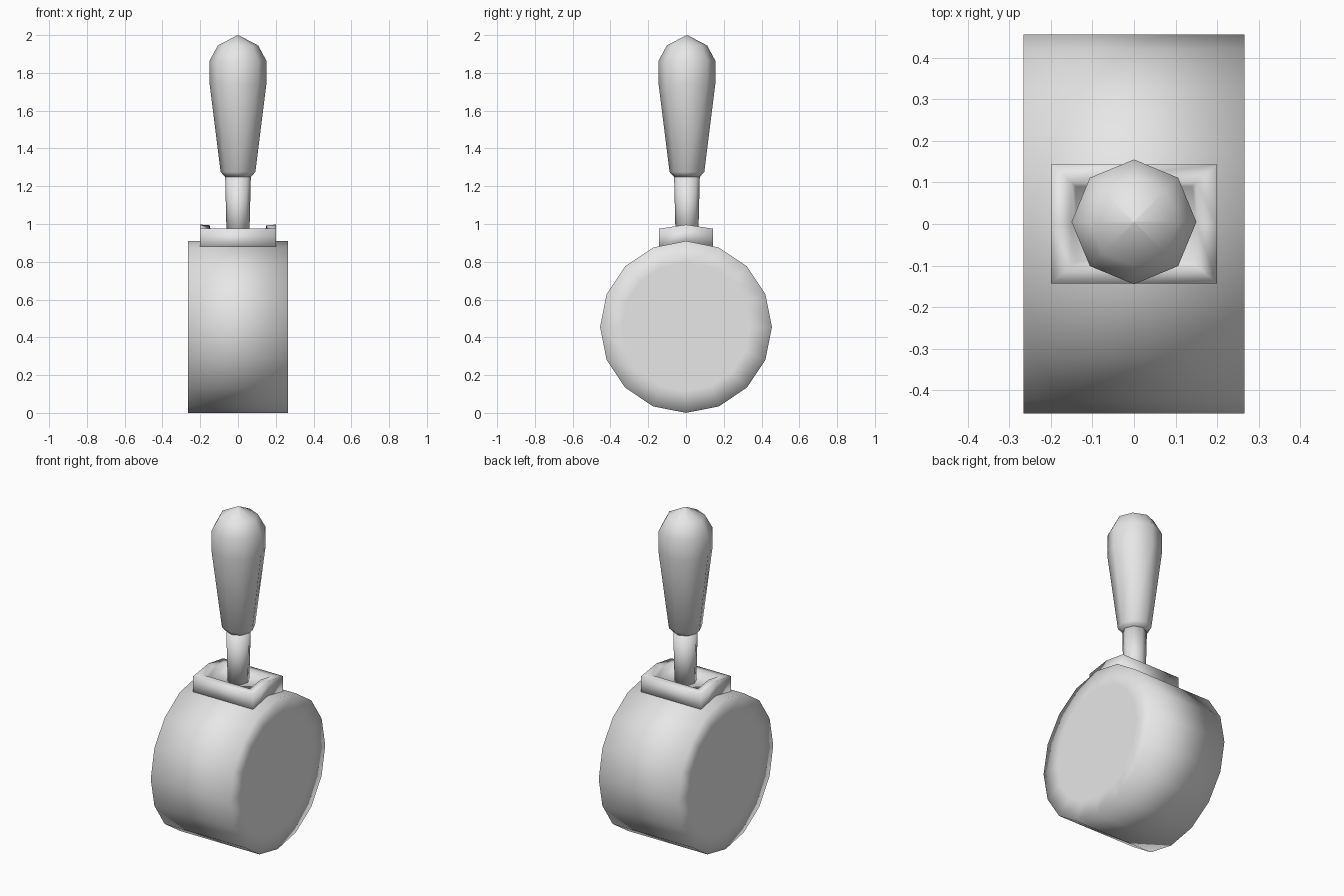
import bpy
from math import cos, sin, pi

cube = bpy.data.objects.get("Cube")
if cube:
    bpy.data.objects.remove(cube, do_unlink=True)

grey = bpy.data.materials.new("light_grey")
grey.use_nodes = True
grey.diffuse_color = (0.8, 0.8, 0.8, 1)
grey.node_tree.nodes["Principled BSDF"].inputs["Base Color"].default_value = (0.8, 0.8, 0.8, 1)


def loft(name, loops):
    """Skin equal-length loops of points, capping both ends, and shade smooth."""
    n = len(loops[0])
    verts = [p for loop in loops for p in loop]
    faces = [(k * n + i, k * n + (i + 1) % n, (k + 1) * n + (i + 1) % n, (k + 1) * n + i)
             for k in range(len(loops) - 1) for i in range(n)]
    faces.append(tuple(reversed(range(n))))
    faces.append(tuple(range(len(verts) - n, len(verts))))
    mesh = bpy.data.meshes.new(name)
    mesh.from_pydata(verts, [], faces)
    mesh.materials.append(grey)
    mesh.polygons.foreach_set("use_smooth", [True] * len(faces))
    mesh.update()
    obj = bpy.data.objects.new(name, mesh)
    bpy.context.collection.objects.link(obj)
    return obj


# Drum: sixteen-sided, lying along x, with an inner ring keeping each cap flat
R, W = 0.455, 0.265


def drum_ring(x, r):
    return [(x, r * cos(i * pi / 8), R + r * sin(i * pi / 8)) for i in range(16)]


loft("drum", [drum_ring(-W, 0.34), drum_ring(-W, R), drum_ring(W, R), drum_ring(W, 0.34)])


# Collar: rectangular socket with a ridged rim and a shallow well
def collar_loop(x, y, z, ridge):
    return [(x, -y, z), (x, 0, ridge), (x, y, z), (-x, y, z), (-x, 0, ridge), (-x, -y, z)]


loft("collar", [collar_loop(0.2, 0.143, 0.86, 0.89),
                collar_loop(0.2, 0.143, 0.975, 0.997),
                collar_loop(0.15, 0.1, 0.977, 0.993),
                collar_loop(0.14, 0.09, 0.945, 0.95)])


# Handle: eight-sided lathe of slim stem and tapering grip
def handle_ring(r, z):
    return [(r * cos(i * pi / 4), 0.005 + r * sin(i * pi / 4), z) for i in range(8)]


stem = [(0.06, 0.92), (0.068, 1.25)]
grip = [(0.068, 1.25), (0.092, 1.275), (0.15, 1.74), (0.15, 1.865), (0.107, 1.945), (0.002, 2.0)]
loft("stem", [handle_ring(r, z) for r, z in stem])
loft("grip", [handle_ring(r, z) for r, z in grip])
